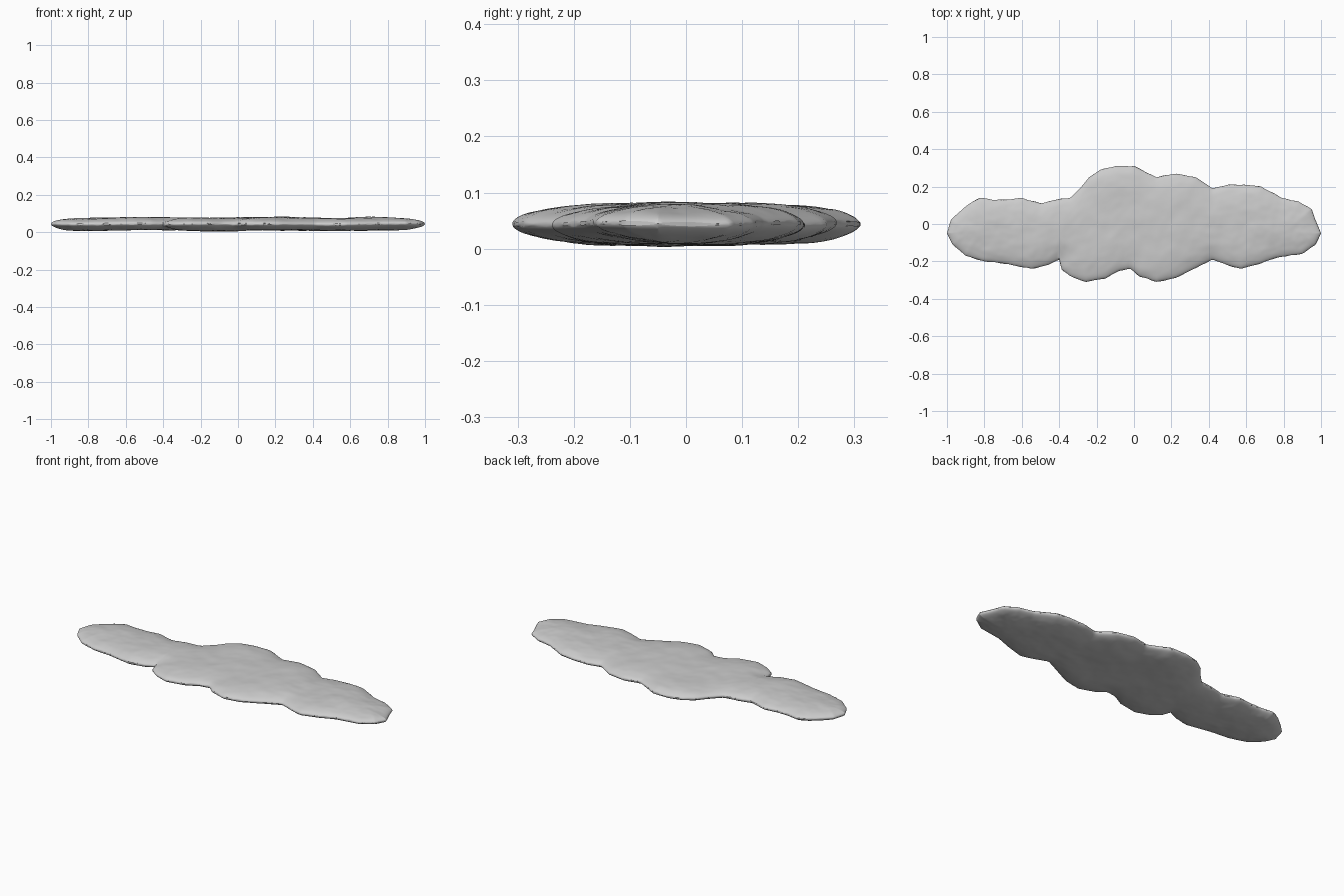
import bpy, bmesh, math
from mathutils import Vector, noise
from mathutils.geometry import intersect_point_line

cube = bpy.data.objects.get("Cube")
if cube:
    bpy.data.objects.remove(cube, do_unlink=True)

# Outline of the cloud, in hundredths: back edge and front edge from -x to +x
BACK = [(-100, -5), (-98, 2), (-94, 6), (-88, 11), (-82, 14), (-75, 13), (-68, 13),
        (-60, 14), (-50, 11), (-42, 13), (-34, 14), (-28, 20), (-24, 25), (-18, 29),
        (-10, 31), (0, 31), (6, 28), (12, 25), (22, 27), (33, 25), (42, 19), (50, 21),
        (60, 21), (68, 20), (79, 14), (88, 12), (95, 8), (97, 2), (100, -5)]
FRONT = [(-100, -5), (-97, -11), (-90, -17), (-80, -20), (-70, -21), (-55, -24),
         (-46, -22), (-40, -19), (-39, -24), (-34, -28), (-26, -31), (-15, -29),
         (-8, -25), (-2, -24), (3, -28), (12, -31), (22, -29), (30, -25), (42, -19),
         (50, -22), (57, -24), (68, -21), (76, -18), (90, -16), (97, -11), (100, -5)]
COLUMNS, ROWS = 180, 56
MIDDLE, THICKNESS, EDGE_WIDTH = 0.046, 0.035, 0.16


def edge_y(profile, x):
    """Height of an edge profile at x, in units."""
    x *= 100
    for (xa, ya), (xb, yb) in zip(profile, profile[1:]):
        if x <= xb:
            return (ya + (yb - ya) * (x - xa) / (xb - xa)) / 100
    return profile[-1][1] / 100


def edge_distance(point):
    """Distance from a point to the outline."""
    best = EDGE_WIDTH
    for a, b in SEGMENTS:
        near, t = intersect_point_line(point, a, b)
        near = a.lerp(b, min(max(t, 0), 1))
        best = min(best, (point - near).length)
    return best


def lumps(point, seed):
    """Soft irregular surface relief."""
    p = point + Vector((0, 0, seed))
    return 0.004 * noise.noise(p * 5) + 0.0025 * noise.noise(p * 14) + 0.001 * noise.noise(p * 32)


def to_vectors(profile):
    return [Vector((x / 100, y / 100, 0)) for x, y in profile]


SEGMENTS = [pair for path in (to_vectors(BACK), to_vectors(FRONT)) for pair in zip(path, path[1:])]

# Upper and lower skins, sharing their rim vertices
bm = bmesh.new()
upper, lower = [], []
for i in range(COLUMNS + 1):
    s = i / COLUMNS
    x = 0.35 * (2 * s - 1) - 0.65 * math.cos(math.pi * s)
    tip = i in (0, COLUMNS)
    wobble = 0 if tip else 0.004 * noise.noise(Vector((x * 22, 0, 0)))
    y_front, y_back = edge_y(FRONT, x) - wobble, edge_y(BACK, x) + wobble
    top_column, low_column = [], []
    for j in range(ROWS + 1):
        t = 0.5 - 0.5 * math.cos(math.pi * j / ROWS)
        p = Vector((x, y_front + (y_back - y_front) * t, 0))
        rim_z = MIDDLE + 0.006 * noise.noise(p * 3)
        if tip or j in (0, ROWS):
            v = bm.verts.new((p.x, p.y, rim_z))
            top_column.append(v)
            low_column.append(v)
            continue
        d = edge_distance(p) / EDGE_WIDTH
        rise = math.sqrt(max(0, 1 - (1 - d) ** 2))
        blend = min(1, d * 4)
        z_up = THICKNESS * rise + blend * lumps(p, 3)
        z_down = THICKNESS * rise + blend * lumps(p, 11)
        top_column.append(bm.verts.new((p.x, p.y, rim_z + z_up)))
        low_column.append(bm.verts.new((p.x, p.y, rim_z - z_down)))
    upper.append(top_column)
    lower.append(low_column)

for skin, flip in ((upper, False), (lower, True)):
    for left, right in zip(skin, skin[1:]):
        for j in range(ROWS):
            corners = [left[j], right[j], right[j + 1], left[j + 1]]
            bm.faces.new(corners[::-1] if flip else corners)
bmesh.ops.remove_doubles(bm, verts=bm.verts, dist=0.00005)
bmesh.ops.recalc_face_normals(bm, faces=bm.faces)

# Rest the lowest point on the ground
lowest = min(v.co.z for v in bm.verts)
for v in bm.verts:
    v.co.z -= lowest - 0.003
mesh = bpy.data.meshes.new("cloud")
bm.to_mesh(mesh)
bm.free()
cloud = bpy.data.objects.new("cloud", mesh)
bpy.context.collection.objects.link(cloud)

# Single pale grey colour
grey = bpy.data.materials.new("pale_grey")
grey.use_nodes = True
colour = (0.6, 0.6, 0.6, 1)
grey.diffuse_color = colour
grey.node_tree.nodes["Principled BSDF"].inputs["Base Color"].default_value = colour
mesh.materials.append(grey)

bpy.context.view_layer.objects.active = cloud
cloud.select_set(True)
bpy.ops.object.shade_smooth_by_angle(angle=math.radians(50))
